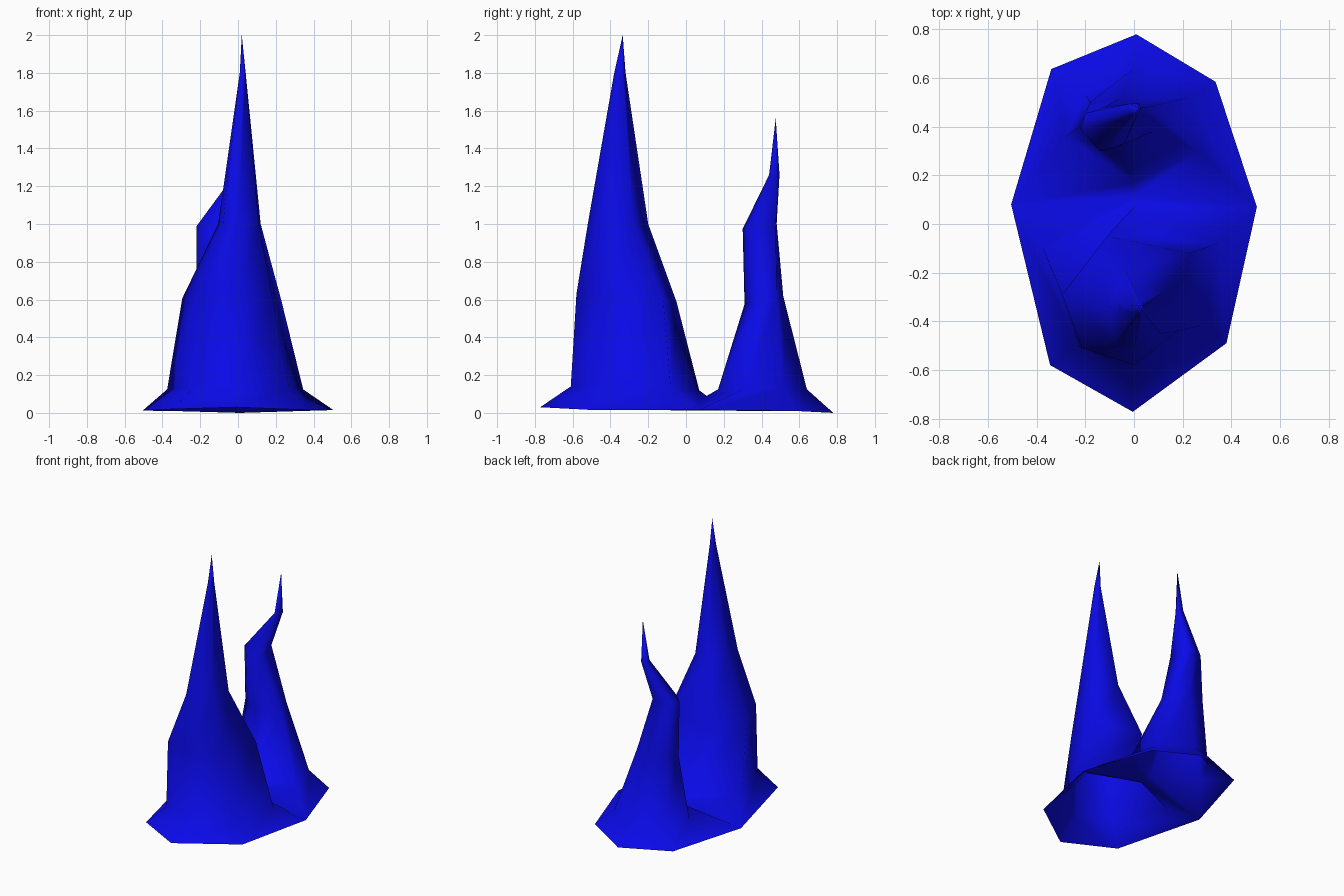
import bpy, bmesh, math

if "Cube" in bpy.data.objects:
    bpy.data.objects.remove(bpy.data.objects["Cube"])

bm = bmesh.new()

# Shared rim of the footing, plus the low saddle between the two spikes
rim = {
    "E": (0.505, 0.07, 0.015), "NE": (0.335, 0.585, 0.01), "N": (0.01, 0.78, 0.0),
    "NW": (-0.34, 0.637, 0.01), "W": (-0.505, 0.08, 0.012), "SW": (-0.345, -0.58, 0.02),
    "S": (-0.005, -0.772, 0.03), "SE": (0.38, -0.49, 0.015), "M": (0.0, 0.11, 0.09),
}
rim = {k: bm.verts.new(p) for k, p in rim.items()}


def hex_ring(cx, cy, rx, ry):
    return [(cx + rx * math.cos(a), cy + ry * math.sin(a))
            for a in (math.radians(30 + 60 * i) for i in range(6))]


def spike(keys, rings, tip):
    """Six-sided spike: rim points, then rings of (height, tilt along y, points), then the tip."""
    low = [rim[k] for k in keys]
    for z, tilt, pts in rings:
        mid = sum(p[1] for p in pts) / 6
        up = [bm.verts.new((x, y, z + tilt * (y - mid))) for x, y in pts]
        for i in range(6):
            j = (i + 1) % 6
            bm.faces.new((low[i], low[j], up[j], up[i]))
        low = up
    top = bm.verts.new(tip)
    for i in range(6):
        bm.faces.new((low[i], low[(i + 1) % 6], top))


# Tall front spike
spike(("E", "M", "W", "SW", "S", "SE"), [
    (0.13, -.03, [(.345, -.08), (0, .07), (-.375, -.1), (-.235, -.5), (0, -.61), (.27, -.42)]),
    (0.61, -.08, [(.23, -.12), (-.11, -.05), (-.295, -.29), (-.215, -.51), (0, -.58), (.18, -.44)]),
    (1.0, 0, [(.12, -.28), (-.03, -.2), (-.105, -.34), (-.08, -.49), (0, -.52), (.11, -.45)]),
    (1.8, 0, hex_ring(.025, -.35, .018, .03)),
], (.02, -.335, 2.0))

# Short crooked back spike
spike(("E", "NE", "N", "NW", "W", "M"), [
    (0.125, 0, [(.27, .3), (.22, .52), (0, .64), (-.2, .53), (-.28, .36), (0, .17)]),
    (0.6, .2, [(.08, .38), (.06, .48), (-.06, .515), (-.18, .5), (-.22, .4), (-.08, .31)]),
    (0.99, .15, [(-.04, .33), (-.06, .475), (-.12, .48), (-.2, .455), (-.22, .39), (-.14, .30)]),
    (1.26, 0, [(.01, .445), (.03, .475), (.02, .495), (-.015, .495), (-.02, .465), (-.01, .44)]),
], (.02, .475, 1.56))

mesh = bpy.data.meshes.new("twin_spikes")
bm.to_mesh(mesh)
bm.free()
for p in mesh.polygons:
    p.use_smooth = True
obj = bpy.data.objects.new("twin_spikes", mesh)
bpy.context.collection.objects.link(obj)

# Blue rock
mat = bpy.data.materials.new("blue_rock")
mat.diffuse_color = (0.003, 0.003, 0.8, 1)
mat.use_nodes = True
mat.node_tree.nodes["Principled BSDF"].inputs["Base Color"].default_value = mat.diffuse_color
mesh.materials.append(mat)
